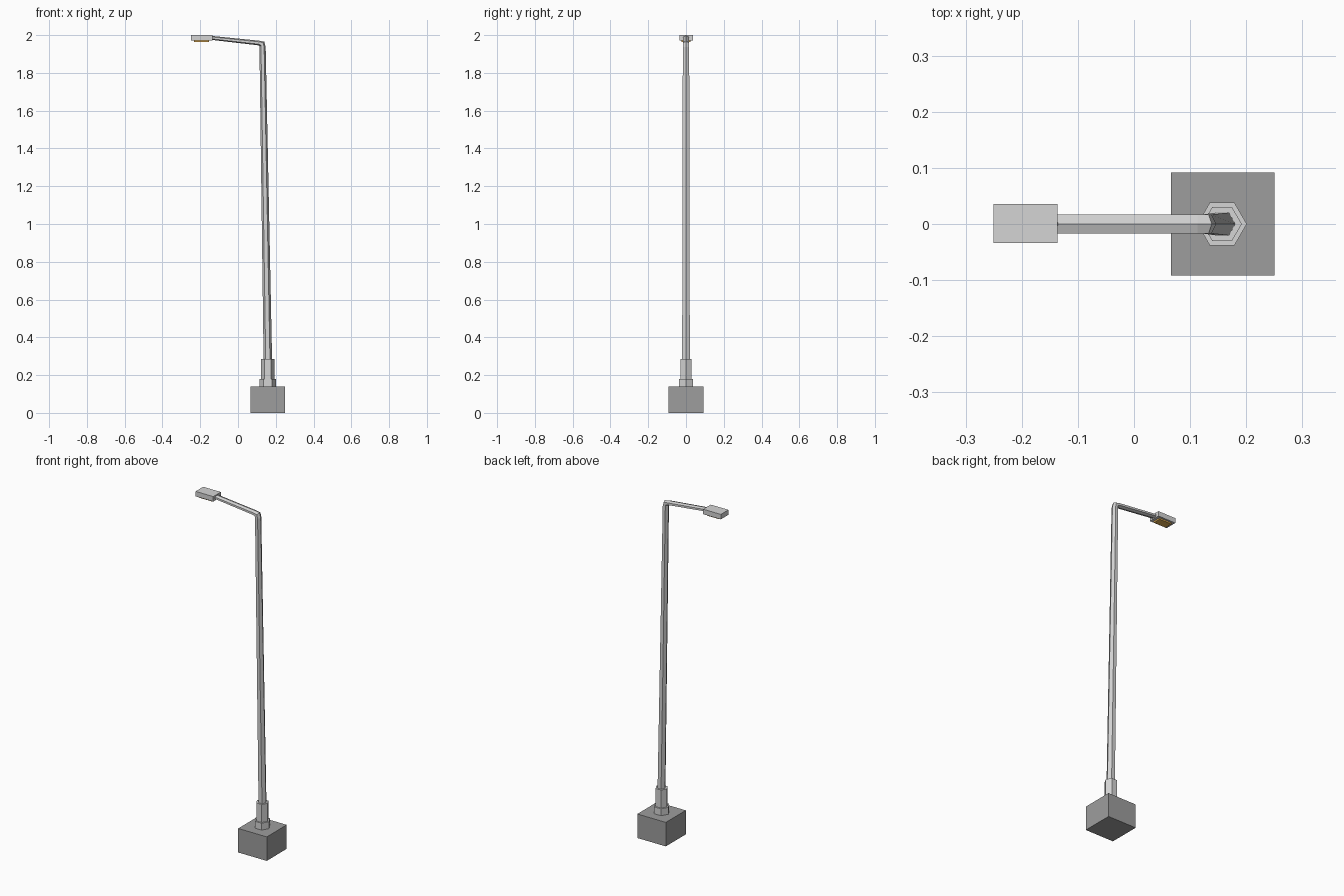
import bpy, bmesh, math
from mathutils import Vector

if "Cube" in bpy.data.objects:
    bpy.data.objects.remove(bpy.data.objects["Cube"])


def material(name, rgb):
    m = bpy.data.materials.new(name)
    m.diffuse_color = (*rgb, 1)
    m.use_nodes = True
    m.node_tree.nodes["Principled BSDF"].inputs["Base Color"].default_value = m.diffuse_color
    return m


METAL = material("light grey metal", (0.66, 0.66, 0.66))
CONCRETE = material("grey concrete", (0.34, 0.34, 0.34))
GLOW = material("amber lamp", (0.85, 0.48, 0.10))


def finish(name, bm, mat):
    bmesh.ops.recalc_face_normals(bm, faces=bm.faces)
    mesh = bpy.data.meshes.new(name)
    bm.to_mesh(mesh)
    bm.free()
    mesh.materials.append(mat)
    ob = bpy.data.objects.new(name, mesh)
    bpy.context.collection.objects.link(ob)
    return ob


def box(name, x, y, z, mat):
    bm = bmesh.new()
    bmesh.ops.create_cube(bm, size=1)
    for v in bm.verts:
        v.co = Vector([(a + b) / 2 + c * (b - a) for (a, b), c in zip((x, y, z), v.co)])
    return finish(name, bm, mat)


def hex_tube(name, rings, mat):
    """Rings: centre x, centre z, tilt of the outer ridge, ridge radius, side radius."""
    bm = bmesh.new()
    loops = []
    for x, z, tilt, rn, ry in rings:
        t = math.radians(tilt)
        loop = []
        for i in range(6):
            a = math.radians(60 * i)
            n = rn * math.cos(a)
            loop.append(bm.verts.new((x + n * math.cos(t), ry * math.sin(a), z + n * math.sin(t))))
        loops.append(loop)
    for lo, hi in zip(loops, loops[1:]):
        for i in range(6):
            j = (i + 1) % 6
            bm.faces.new((lo[i], lo[j], hi[j], hi[i]))
    bm.faces.new(loops[0])
    bm.faces.new(loops[-1])
    return finish(name, bm, mat)


# Footing block
box("concrete_base", (0.066, 0.25), (-0.092, 0.092), (0, 0.14), CONCRETE)

# Two stacked hexagonal collars
hex_tube("lower_collar", [(0.157, z, 0, 0.044, 0.044) for z in (0.14, 0.18)], METAL)
hex_tube("upper_collar", [(0.157, z, 0, 0.035, 0.035) for z in (0.18, 0.285)], METAL)

# Leaning tapered pole that bends into the arm
hex_tube("pole_and_arm", [
    (0.158, 0.28, 1, 0.0225, 0.0235),
    (0.130, 1.937, 1, 0.0165, 0.0195),
    (0.127, 1.953, 48, 0.0175, 0.0195),
    (0.112, 1.958, 83.5, 0.0125, 0.0195),
    (-0.137, 1.985, 83.5, 0.0105, 0.0195),
], METAL)

# Lamp head with a glowing plate underneath
box("lamp_head", (-0.25, -0.136), (-0.034, 0.036), (1.971, 2.0), METAL)
box("lamp_panel", (-0.234, -0.153), (-0.023, 0.025), (1.963, 1.971), GLOW)
